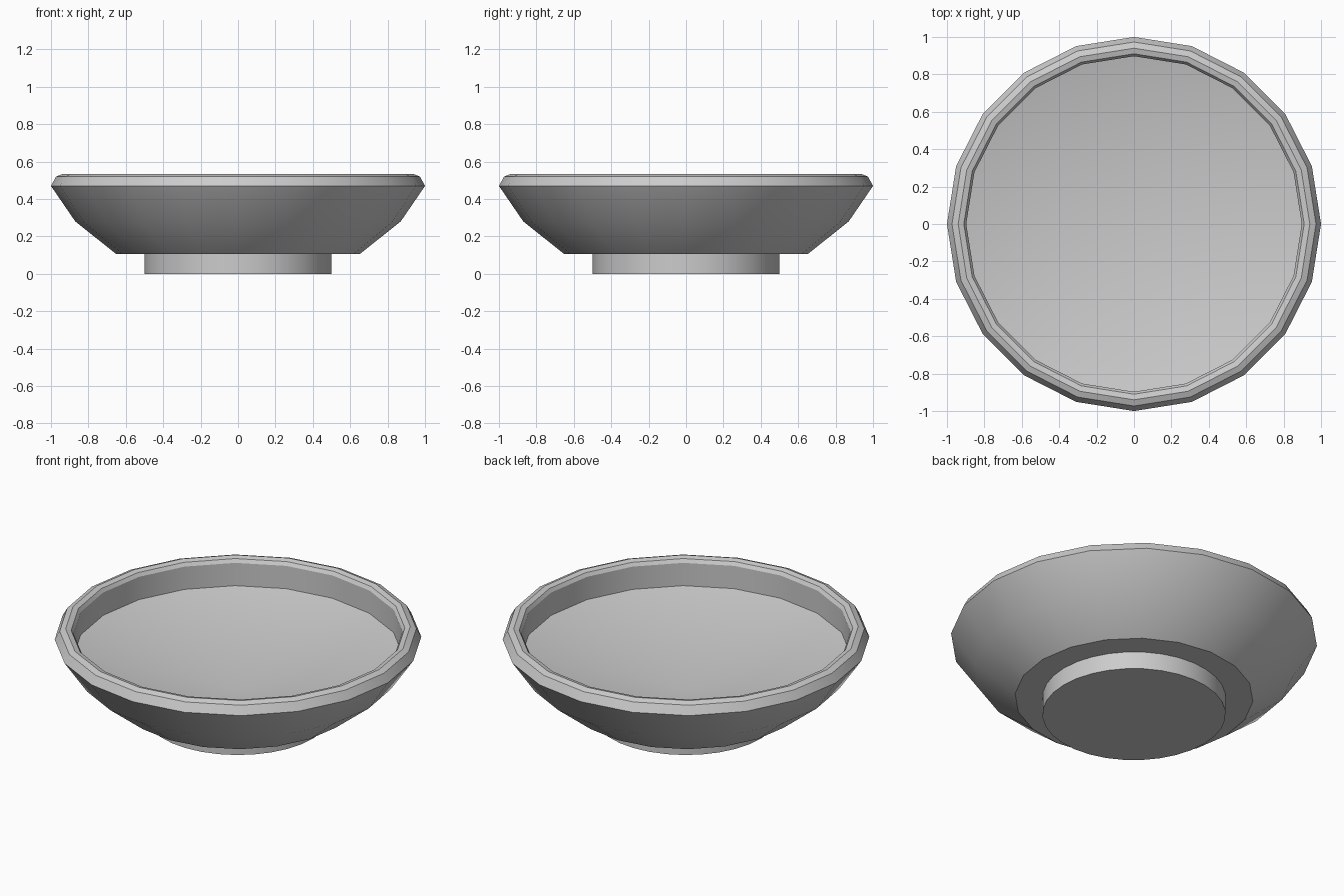
import bpy, bmesh
from math import cos, sin, tau, radians

if "Cube" in bpy.data.objects:
    bpy.data.objects.remove(bpy.data.objects["Cube"])


def lathe(name, profile, sides):
    """Revolve an (r, z) profile about z; r = 0 makes a pole point."""
    bm = bmesh.new()
    rings = []
    for r, z in profile:
        n = sides if r > 0 else 1
        rings.append([bm.verts.new((r * cos(tau * i / sides), r * sin(tau * i / sides), z))
                      for i in range(n)])
    for a, b in zip(rings, rings[1:]):
        for i in range(sides):
            j = (i + 1) % sides
            quad = [a[i % len(a)], a[j % len(a)], b[j % len(b)], b[i % len(b)]]
            bm.faces.new(list(dict.fromkeys(quad)))
    bmesh.ops.recalc_face_normals(bm, faces=bm.faces)
    mesh = bpy.data.meshes.new(name)
    bm.to_mesh(mesh)
    bm.free()
    obj = bpy.data.objects.new(name, mesh)
    bpy.context.collection.objects.link(obj)
    bpy.ops.object.select_all(action='DESELECT')
    obj.select_set(True)
    bpy.context.view_layer.objects.active = obj
    bpy.ops.object.shade_smooth_by_angle(angle=radians(30))
    return obj


# Bowl: underside, flared outer wall, rounded rim, inner wall, shallow dished floor
lathe("bowl", [(0, 0.105), (0.65, 0.105), (0.87, 0.28), (1.0, 0.47), (0.973, 0.52),
               (0.94, 0.533), (0.91, 0.525), (0.897, 0.505), (0.897, 0.368), (0, 0.16)], 20)

# Round foot under the bowl
lathe("foot", [(0, 0), (0.5, 0), (0.5, 0.11), (0, 0.11)], 32)
